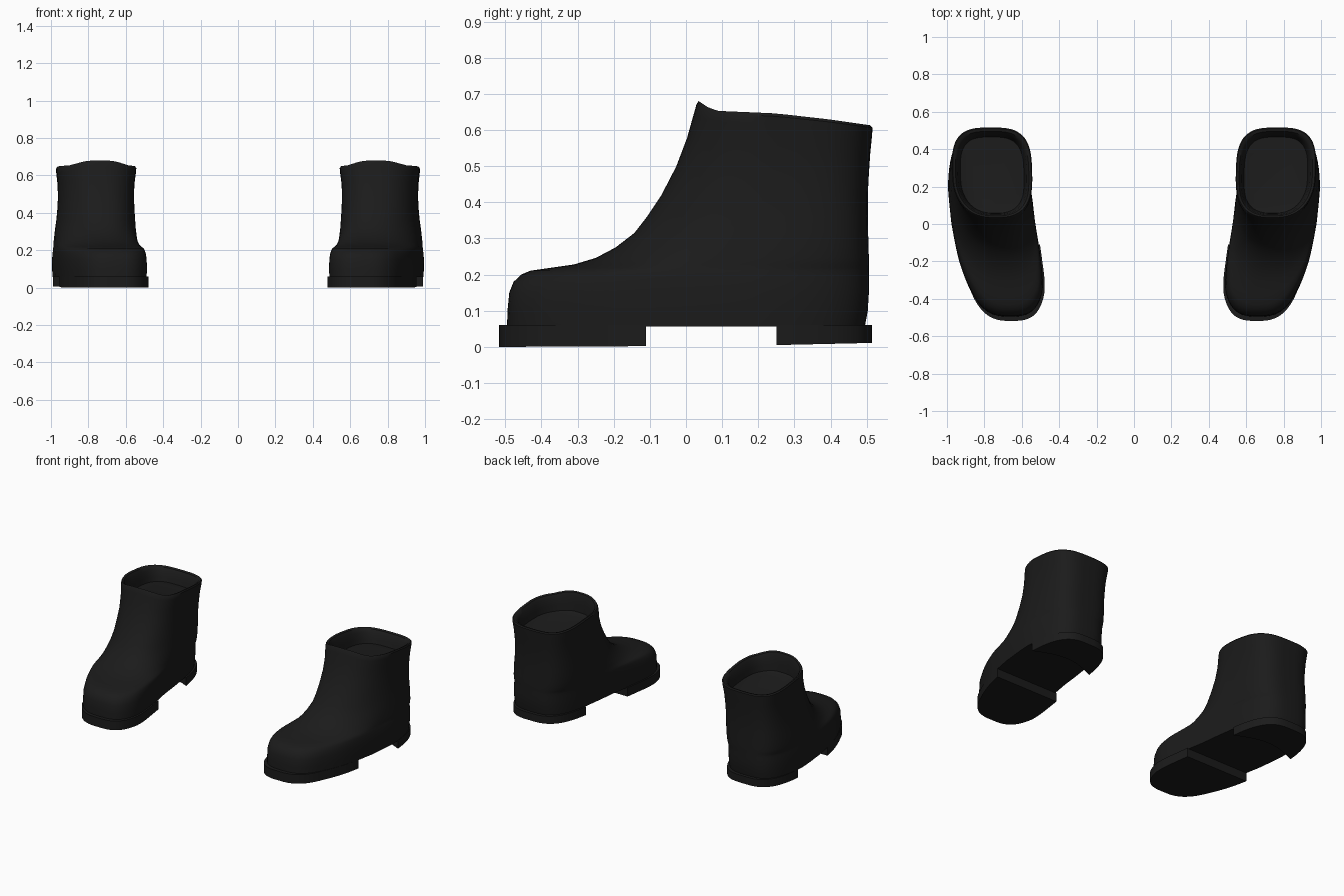
import bpy, bmesh, math

if "Cube" in bpy.data.objects:
    bpy.data.objects.remove(bpy.data.objects["Cube"])

SEG = 72
mat = bpy.data.materials.new("black_leather")
mat.diffuse_color = (0.011, 0.011, 0.011, 1)
mat.use_nodes = True
mat.node_tree.nodes["Principled BSDF"].inputs["Base Color"].default_value = mat.diffuse_color


def interp(pts, v):
    if v <= pts[0][0]:
        return pts[0][1]
    for (a, fa), (b, fb) in zip(pts, pts[1:]):
        if v <= b:
            return fa + (fb - fa) * (v - a) / (b - a)
    return pts[-1][1]


# Curved centre line of the foot (y -> x), and rim height from front to back
AXIS = [(-0.52, 0.655), (-0.36, 0.675), (-0.2, 0.712), (0, 0.748), (0.2, 0.77), (0.52, 0.78)]
RIM = [(0, 0.03), (0.05, 0.014), (0.11, 0.003), (0.45, -0.004), (0.75, -0.02), (1, -0.037)]


def half_width(y, yf, yb, h, n):
    u = (2 * y - yf - yb) / (yb - yf)
    e = n if u < 0 else 3.2
    return h * max(0, 1 - abs(u) ** e) ** (1 / e)


def ring(z, yf, yb, h, shift, n, blend=None):
    """Horizontal foot-shaped section; upper sections tilt to follow the rim."""
    if blend is None:
        blend = min(1, max(0, (z - 0.42) / 0.23))
    pts = []
    for i in range(SEG):
        a = 2 * math.pi * i / SEG
        s, c = math.sin(a), math.cos(a)
        e = n if s < 0 else 3.2
        y = (yf + yb) / 2 + (yb - yf) / 2 * math.copysign(abs(s) ** (2 / e), s)
        x = interp(AXIS, y) + shift + h * math.copysign(abs(c) ** (2 / e), c)
        pts.append((x, y, z + blend * interp(RIM, (y - yf) / (yb - yf))))
    return pts


def loft(name, rings, angle=35):
    """Skin rings, cap both ends, and mirror to make the pair."""
    bm = bmesh.new()
    loops = [[bm.verts.new(p) for p in r] for r in rings]
    for a, b in zip(loops, loops[1:]):
        for i in range(len(a)):
            j = (i + 1) % len(a)
            bm.faces.new((a[i], a[j], b[j], b[i]))
    bm.faces.new(loops[0][::-1])
    bm.faces.new(loops[-1])
    bmesh.ops.recalc_face_normals(bm, faces=bm.faces)
    me = bpy.data.meshes.new(name)
    bm.to_mesh(me)
    bm.free()
    ob = bpy.data.objects.new(name, me)
    bpy.context.collection.objects.link(ob)
    me.materials.append(mat)
    bpy.ops.object.select_all(action='DESELECT')
    ob.select_set(True)
    bpy.context.view_layer.objects.active = ob
    bpy.ops.object.shade_smooth_by_angle(angle=math.radians(angle))
    mod = ob.modifiers.new("pair", 'MIRROR')
    mod.use_mirror_merge = False
    return ob


# Upper: outer wall from the welt to the rim, then the lining down to the insole
loft("boot_upper", [ring(*r) for r in [
    (0.057, -0.495, 0.495, 0.222, 0.004, 3.0),
    (0.10, -0.494, 0.503, 0.224, 0.004, 3.0),
    (0.15, -0.489, 0.506, 0.224, 0.004, 3.0),
    (0.18, -0.477, 0.506, 0.223, 0.003, 2.9),
    (0.20, -0.456, 0.506, 0.221, 0.002, 2.8),
    (0.211, -0.43, 0.506, 0.220, 0.001, 2.7),
    (0.218, -0.38, 0.506, 0.219, 0.0, 2.6),
    (0.228, -0.31, 0.506, 0.218, 0.0, 2.5),
    (0.246, -0.25, 0.506, 0.217, -0.001, 2.4),
    (0.275, -0.195, 0.505, 0.215, -0.003, 2.3),
    (0.315, -0.143, 0.504, 0.212, -0.005, 2.2),
    (0.36, -0.108, 0.503, 0.208, -0.008, 2.2),
    (0.42, -0.068, 0.503, 0.204, -0.01, 2.3),
    (0.49, -0.027, 0.506, 0.202, -0.012, 2.4),
    (0.56, 0.003, 0.51, 0.205, -0.013, 2.5),
    (0.62, 0.022, 0.515, 0.212, -0.014, 2.6),
    (0.642, 0.029, 0.516, 0.214, -0.014, 2.6),
    (0.65, 0.035, 0.51, 0.209, -0.014, 2.6),
    (0.645, 0.043, 0.495, 0.196, -0.014, 2.6),
    (0.625, 0.050, 0.482, 0.184, -0.014, 2.6),
    (0.58, 0.055, 0.472, 0.176, -0.014, 2.6),
    (0.545, 0.058, 0.465, 0.170, -0.014, 2.6, 0.4),
    (0.540, 0.075, 0.445, 0.155, -0.014, 2.6, 0.2)]])


def sole_part(name, y0, y1, low0, low1, concave=0):
    """Block cut from the sole outline between y0 and y1."""
    n = 40
    ys = [y0 + (y1 - y0) * (1 - math.cos(math.pi * i / n)) / 2 for i in range(n + 1)]
    side = [(interp(AXIS, y), half_width(y, -0.518, 0.515, 0.226, 3.0), y) for y in ys]
    right = [(c + w, y) for c, w, y in side if w > 1e-4]
    left = [(c - w, y) for c, w, y in side if w > 1e-4][::-1]
    outline = right + left
    if concave:                      # curved breast of the heel
        (xl, _), (xr, _) = left[-1], right[0]
        for i in range(1, 12):
            t = i / 12
            outline.append((xl + (xr - xl) * t, y0 + concave * math.sin(math.pi * t)))
    low = lambda y: low0 + (low1 - low0) * (y - y0) / (y1 - y0)
    loft(name, [[(x, y, low(y)) for x, y in outline],
                [(x, y, 0.060) for x, y in outline]])


# Forefoot sole and heel block, leaving the arch open between
sole_part("front_sole", -0.518, -0.11, 0.0, 0.002)
sole_part("heel", 0.25, 0.515, 0.005, 0.011, concave=0.06)
